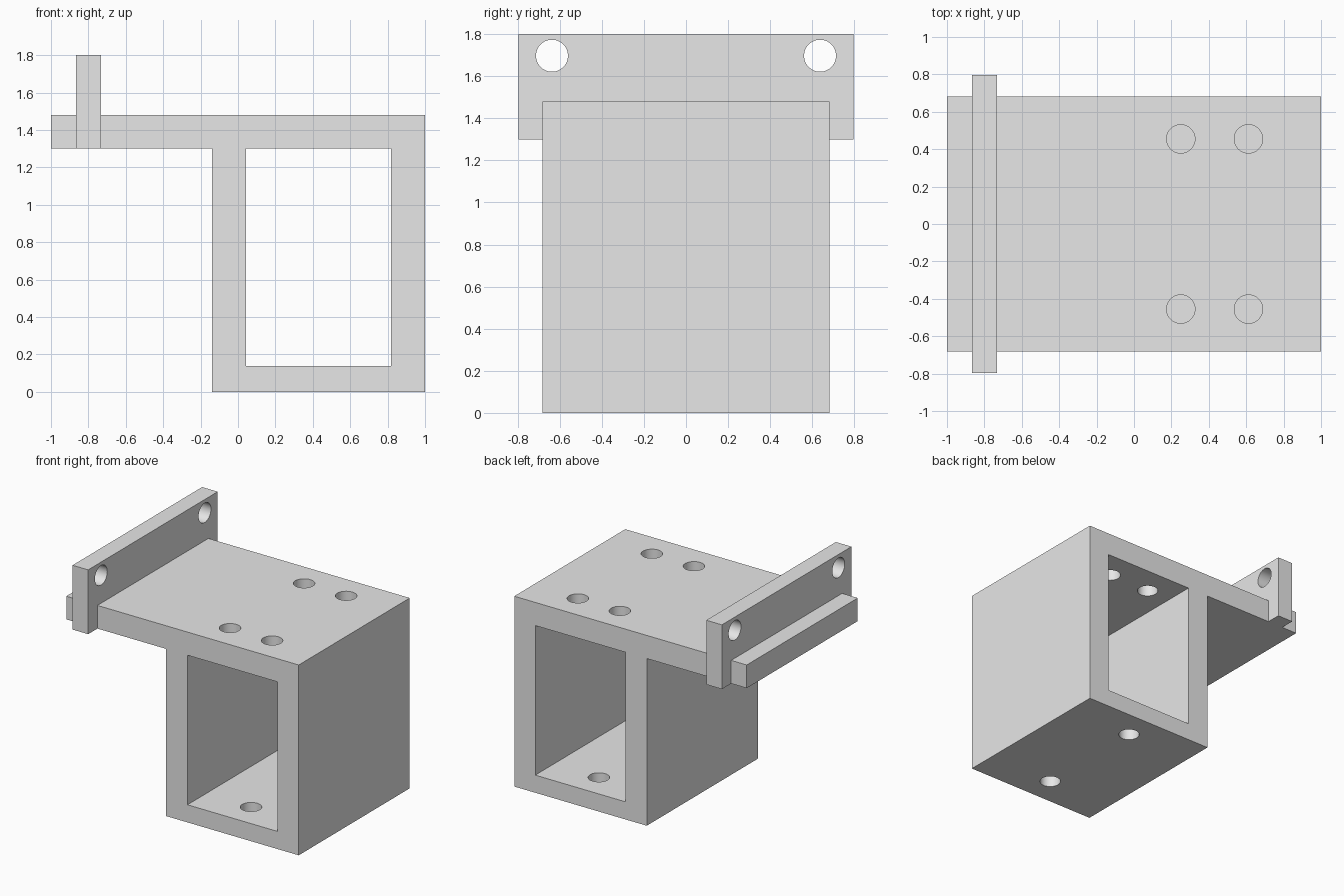
import bpy
import bmesh
from math import pi
from mathutils import Matrix, Vector

cube = bpy.data.objects.get("Cube")
if cube:
    bpy.data.objects.remove(cube, do_unlink=True)

HOLE_R = 0.076

grey = bpy.data.materials.new("light grey")
grey.use_nodes = True
colour = (0.8, 0.8, 0.8, 1)
grey.diffuse_color = colour
grey.node_tree.nodes["Principled BSDF"].inputs["Base Color"].default_value = colour


def finish(name, bm):
    bmesh.ops.recalc_face_normals(bm, faces=bm.faces)
    mesh = bpy.data.meshes.new(name)
    bm.to_mesh(mesh)
    bm.free()
    obj = bpy.data.objects.new(name, mesh)
    bpy.context.collection.objects.link(obj)
    mesh.materials.append(grey)
    return obj


def box(name, low, high):
    low, high = Vector(low), Vector(high)
    bm = bmesh.new()
    matrix = Matrix.Translation((low + high) / 2) @ Matrix.Diagonal((*(high - low), 1))
    bmesh.ops.create_cube(bm, size=1, matrix=matrix)
    return finish(name, bm)


def drill(name, spots, depth, along_x=False):
    # Cylinders that serve as hole cutters
    bm = bmesh.new()
    turn = Matrix.Rotation(pi / 2, 4, "Y") if along_x else Matrix()
    for spot in spots:
        bmesh.ops.create_cone(bm, cap_ends=True, segments=48, radius1=HOLE_R, radius2=HOLE_R,
                              depth=depth, matrix=Matrix.Translation(spot) @ turn)
    return finish(name, bm)


def boolean(obj, other, operation):
    mod = obj.modifiers.new(operation.lower(), "BOOLEAN")
    mod.operation = operation
    mod.solver = "EXACT"
    mod.object = other
    bpy.context.view_layer.objects.active = obj
    bpy.ops.object.modifier_apply(modifier=mod.name)
    bpy.data.objects.remove(other, do_unlink=True)


# Box frame with overhanging top slab, extruded from its side profile
outline = [(-0.14, 0), (1, 0), (1, 1.48), (-1, 1.48), (-1, 1.3), (-0.14, 1.3)]
bm = bmesh.new()
face = bm.faces.new([bm.verts.new((x, -0.682, z)) for x, z in outline])
extruded = bmesh.ops.extrude_face_region(bm, geom=[face])["geom"]
bmesh.ops.translate(bm, vec=(0, 1.364, 0),
                    verts=[v for v in extruded if isinstance(v, bmesh.types.BMVert)])
bracket = finish("bracket", bm)
boolean(bracket, box("opening", (0.043, -1, 0.137), (0.819, 1, 1.3)), "DIFFERENCE")

# Upright crossbar fused into the slab
boolean(bracket, box("crossbar", (-0.866, -0.796, 1.3), (-0.732, 0.796, 1.8)), "UNION")

# Screw holes: four in the top, two in the floor, two in the crossbar
top_spots = [(x, y, 1.39) for x in (0.25, 0.612) for y in (-0.455, 0.455)]
floor_spots = [(0.431, y, 0.07) for y in (-0.455, 0.455)]
bar_spots = [(-0.8, y, 1.697) for y in (-0.637, 0.637)]
boolean(bracket, drill("top_holes", top_spots, 0.4), "DIFFERENCE")
boolean(bracket, drill("floor_holes", floor_spots, 0.4), "DIFFERENCE")
boolean(bracket, drill("bar_holes", bar_spots, 0.4, along_x=True), "DIFFERENCE")

# Smooth hole walls, sharp edges elsewhere
bpy.ops.object.select_all(action="DESELECT")
bracket.select_set(True)
bpy.context.view_layer.objects.active = bracket
bpy.ops.object.shade_smooth_by_angle(angle=pi / 6)
